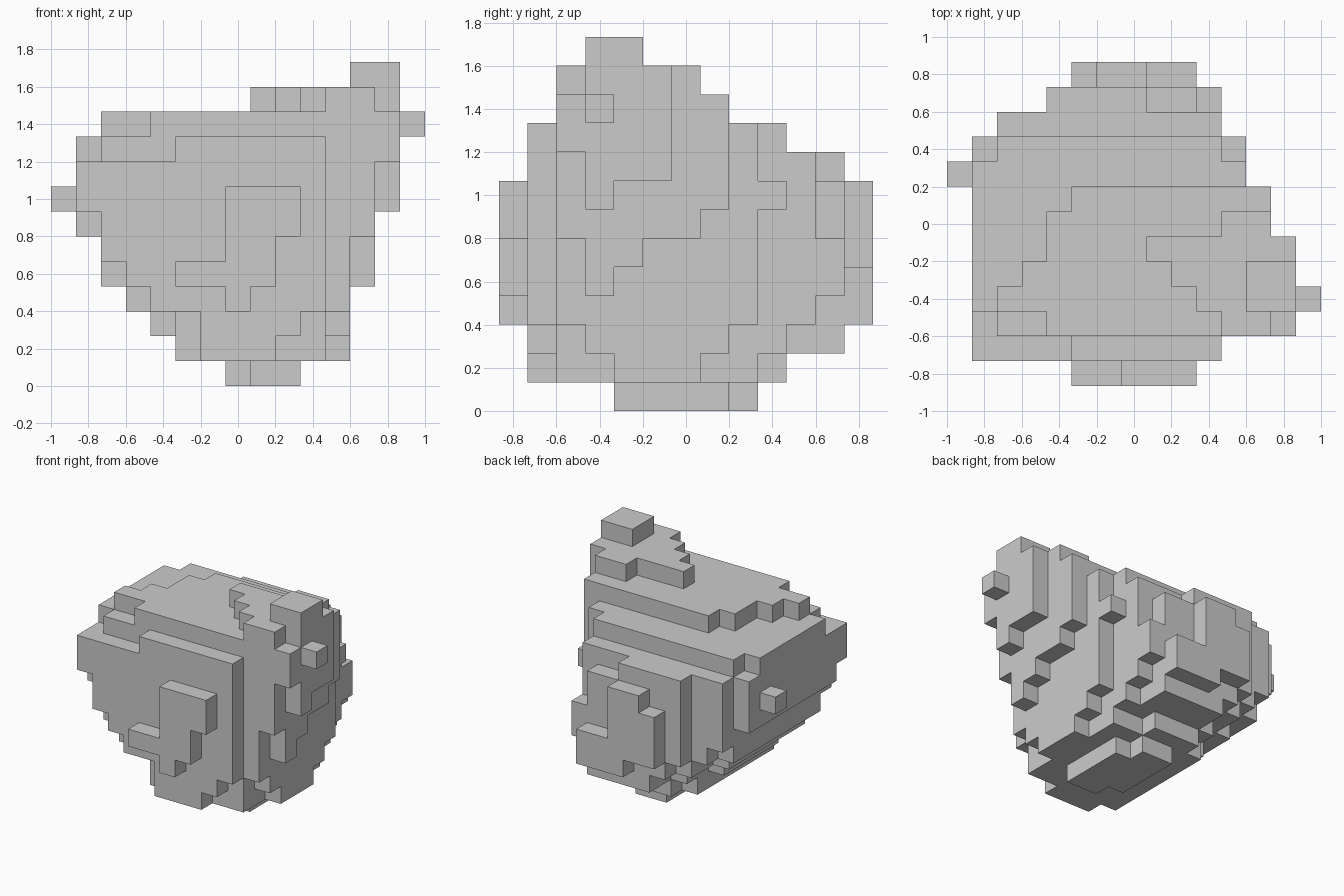
import bpy, bmesh

if "Cube" in bpy.data.objects:
    bpy.data.objects.remove(bpy.data.objects["Cube"])

U = 2 / 15          # edge of one cube
cells = set()


def block(x0, x1, y0, y1, z0, z1):
    """Fill a box of cubes, given in grid-line numbers."""
    cells.update((i, j, k) for i in range(x0, x1)
                 for j in range(y0, y1) for k in range(z0, z1))


def layer(z, *rects):
    """Fill one level with overlapping rectangles (x0, x1, y0, y1)."""
    for r in rects:
        block(*r, z, z + 1)


# Tapered foot
layer(0, (8, 10, 4, 8), (7, 10, 5, 8), (7, 9, 5, 9))
layer(1, (6, 9, 1, 10), (5, 11, 2, 9), (5, 12, 4, 7))
layer(2, (6, 10, 1, 12), (5, 11, 2, 10), (4, 12, 3, 8))
layer(3, (7, 8, 0, 2), (7, 10, 1, 13), (5, 10, 1, 12), (4, 11, 1, 11), (3, 12, 2, 9))

# Wide belly, blocks spanning several levels
block(2, 12, 2, 9, 4, 6)
block(4, 11, 1, 12, 4, 6)
block(5, 8, 2, 13, 4, 7)
block(2, 11, 1, 11, 5, 9)
block(7, 10, 0, 12, 6, 8)
block(4, 10, 2, 12, 6, 8)
block(1, 12, 2, 9, 6, 9)
block(1, 11, 1, 10, 7, 9)
block(2, 13, 2, 8, 7, 10)

# Belly details on single levels
layer(4, (5, 9, 0, 2), (5, 10, 1, 13), (3, 11, 1, 11), (2, 11, 2, 10), (11, 13, 3, 4))
layer(5, (7, 9, 0, 2), (11, 13, 3, 5))
layer(6, (1, 11, 2, 10), (11, 13, 2, 7))
layer(7, (6, 8, 2, 13), (1, 12, 2, 10), (11, 14, 3, 4), (0, 2, 8, 9))
layer(8, (4, 8, 2, 12), (11, 14, 3, 6))

# Stepped crown with the high corner
layer(9, (5, 11, 1, 10), (2, 11, 2, 10), (1, 12, 3, 9), (2, 14, 2, 6))
layer(10, (2, 15, 3, 4), (3, 14, 3, 5), (4, 14, 2, 6), (4, 13, 2, 7), (5, 13, 2, 8))
layer(11, (11, 13, 2, 7), (10, 14, 3, 6), (9, 14, 4, 6), (8, 14, 5, 6))
layer(12, (12, 14, 3, 5))

# Skin: one quad wherever a cube borders empty space
bm = bmesh.new()
verts = {}


def vert(p):
    if p not in verts:
        verts[p] = bm.verts.new((p[0] * U - 1, p[1] * U - 6.5 * U, p[2] * U))
    return verts[p]


for c in sorted(cells):
    for a in range(3):
        b, d = (a + 1) % 3, (a + 2) % 3
        for side in (0, 1):
            n = list(c)
            n[a] += 2 * side - 1
            if tuple(n) in cells:
                continue
            quad = []
            for s, t in ((0, 0), (1, 0), (1, 1), (0, 1)):
                p = list(c)
                p[a] += side
                p[b] += s
                p[d] += t
                quad.append(vert(tuple(p)))
            bm.faces.new(quad if side else quad[::-1])

# Merge flat areas into large faces
bmesh.ops.dissolve_limit(bm, angle_limit=0.02, verts=bm.verts[:], edges=bm.edges[:])
mesh = bpy.data.meshes.new("blocky_rock")
bm.to_mesh(mesh)
bm.free()
bpy.context.collection.objects.link(bpy.data.objects.new("blocky_rock", mesh))
